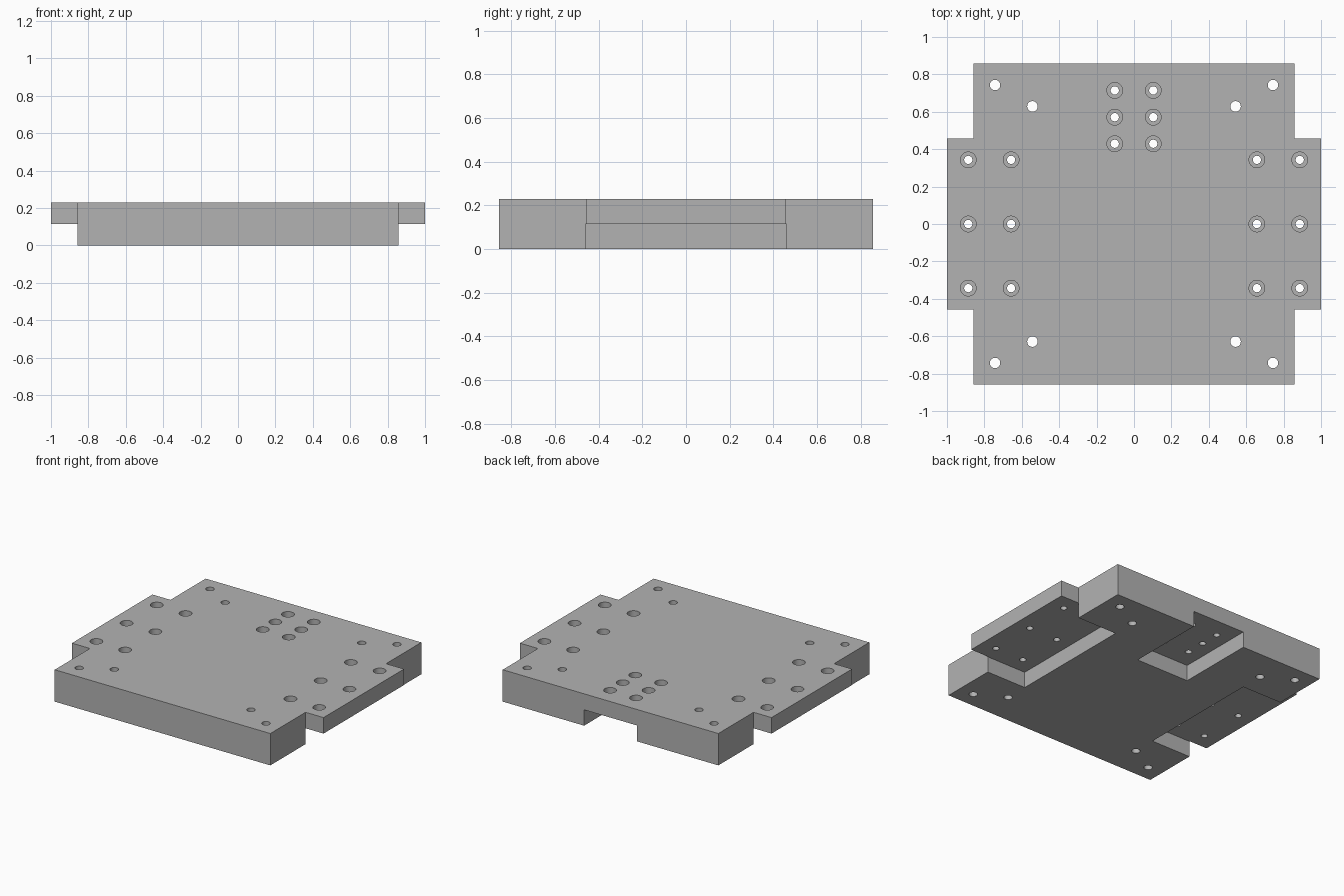
import bpy, bmesh
from mathutils import Matrix

if "Cube" in bpy.data.objects:
    bpy.data.objects.remove(bpy.data.objects["Cube"], do_unlink=True)

TOP, STEP = 0.229, 0.114       # plate top and underside of the tabs
BODY, TAB = 0.857, 0.457       # half width of the body, half length of a tab

grey = bpy.data.materials.new("plain grey")
grey.use_nodes = True
colour = (0.45, 0.45, 0.45, 1)
grey.diffuse_color = colour
grey.node_tree.nodes["Principled BSDF"].inputs["Base Color"].default_value = colour


def make_object(name, bm):
    bmesh.ops.recalc_face_normals(bm, faces=bm.faces[:])
    mesh = bpy.data.meshes.new(name)
    bm.to_mesh(mesh)
    bm.free()
    mesh.materials.append(grey)
    obj = bpy.data.objects.new(name, mesh)
    bpy.context.collection.objects.link(obj)
    return obj


def add_box(bm, x0, x1, y0, y1, z0, z1):
    m = Matrix.Translation(((x0 + x1) / 2, (y0 + y1) / 2, (z0 + z1) / 2))
    bmesh.ops.create_cube(bm, size=1, matrix=m @ Matrix.Diagonal((x1 - x0, y1 - y0, z1 - z0, 1)))


def add_bore(bm, x, y, radius, z0, z1):
    bmesh.ops.create_cone(bm, cap_ends=True, segments=32, radius1=radius, radius2=radius,
                          depth=z1 - z0, matrix=Matrix.Translation((x, y, (z0 + z1) / 2)))


# Plate: square body with a tab on each side
quarter = [(1, TAB), (BODY, TAB), (BODY, BODY)]
outline = (quarter + [(-x, y) for x, y in reversed(quarter)]
           + [(-x, -y) for x, y in quarter] + [(x, -y) for x, y in reversed(quarter)])
bm = bmesh.new()
face = bm.faces.new([bm.verts.new((x, y, 0)) for x, y in outline])
solid = bmesh.ops.extrude_face_region(bm, geom=[face])
bmesh.ops.translate(bm, vec=(0, 0, TOP),
                    verts=[v for v in solid["geom"] if isinstance(v, bmesh.types.BMVert)])
plate = make_object("mounting_plate", bm)

# Underside pockets: one per side and one at the back
pockets = bmesh.new()
add_box(pockets, 0.543, 1.1, -0.46, 0.46, -0.1, STEP)
add_box(pockets, -1.1, -0.543, -0.46, 0.46, -0.1, STEP)
add_box(pockets, -0.21, 0.21, 0.288, 1, -0.1, STEP)

# Bolt holes with counterbores, and plain corner holes
shafts, counterbores = bmesh.new(), bmesh.new()
bolts = [(x, y) for x in (0.657, 0.886) for y in (-0.343, 0, 0.343)]
bolts += [(0.103, y) for y in (0.429, 0.571, 0.714)]
for side in (-1, 1):
    for x, y in bolts:
        add_bore(shafts, side * x, y, 0.022, -0.1, 0.4)
        add_bore(counterbores, side * x, y, 0.042, TOP - 0.057, 0.4)
    for x, y in ((0.743, 0.743), (0.543, 0.629)):
        for end in (-1, 1):
            add_bore(shafts, side * x, end * y, 0.028, -0.1, 0.4)

# Cut everything out of the plate
bpy.ops.object.select_all(action="DESELECT")
plate.select_set(True)
bpy.context.view_layer.objects.active = plate
for name, bm in (("pocket_cutter", pockets), ("counterbore_cutter", counterbores),
                 ("shaft_cutter", shafts)):
    cutter = make_object(name, bm)
    cutter.hide_render = True
    cut = plate.modifiers.new(name, "BOOLEAN")
    cut.operation, cut.solver, cut.object = "DIFFERENCE", "EXACT", cutter
    bpy.ops.object.modifier_apply(modifier=name)
    bpy.data.objects.remove(cutter, do_unlink=True)

bpy.ops.object.shade_smooth_by_angle()
